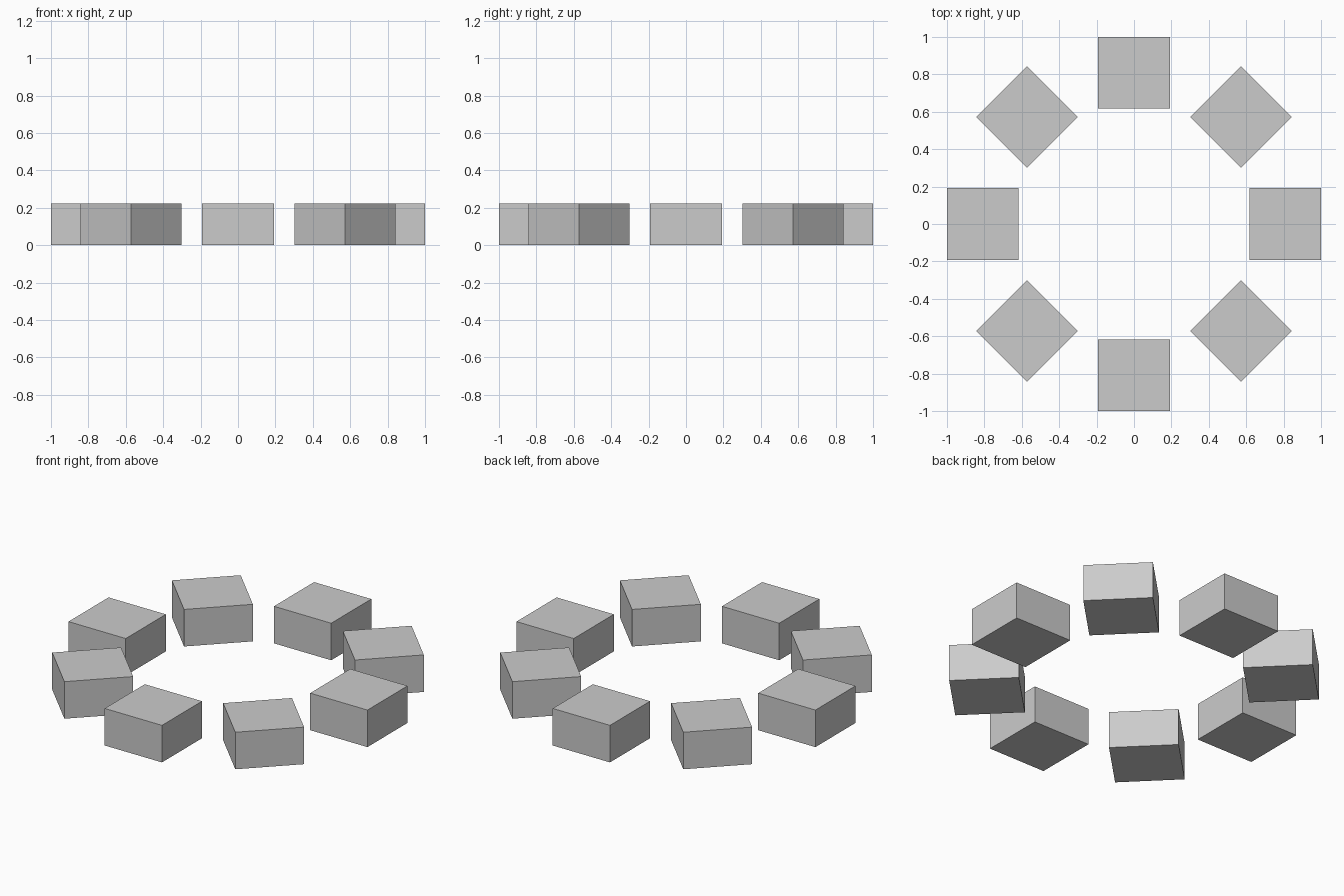
import bpy
from math import cos, sin, tau

if "Cube" in bpy.data.objects:
    bpy.data.objects.remove(bpy.data.objects["Cube"])

COUNT = 8
SIDE = 0.383
HEIGHT = 0.224
RADIUS = 1.0 - SIDE / 2  # outer faces reach 1 unit from the centre

# Ring of square blocks, each turned to face the centre
for i in range(COUNT):
    angle = tau * i / COUNT
    bpy.ops.mesh.primitive_cube_add(
        size=1,
        location=(RADIUS * cos(angle), RADIUS * sin(angle), HEIGHT / 2),
        rotation=(0, 0, angle))
    block = bpy.context.object
    block.name = f"ring_block_{i + 1}"
    block.scale = (SIDE, SIDE, HEIGHT)
